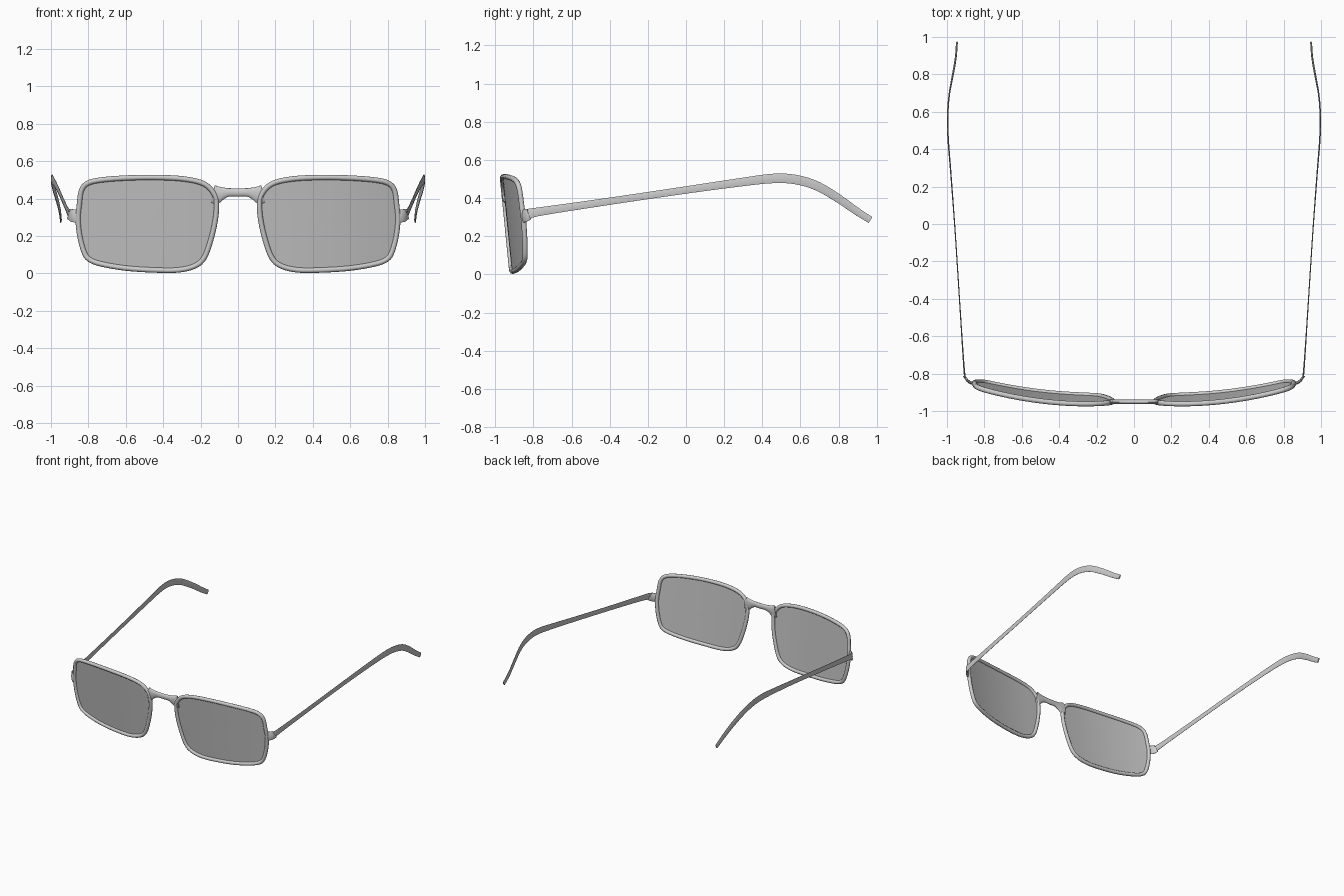
import bpy, bmesh, math
from mathutils import Vector

cube = bpy.data.objects.get("Cube")
if cube:
    bpy.data.objects.remove(cube, do_unlink=True)


def material(name, value):
    m = bpy.data.materials.new(name)
    m.use_nodes = True
    m.diffuse_color = (value, value, value, 1)
    m.node_tree.nodes["Principled BSDF"].inputs["Base Color"].default_value = (value, value, value, 1)
    return m


FRAME = material("frame_grey", 0.6)
LENS = material("lens_grey", 0.54)


def wrap_y(x, z):
    """Depth of the curved, slightly tilted front."""
    return -0.962 + 0.22 * max(0, abs(x) - 0.22) ** 2 + 0.1 * (0.5 - z)


def smooth_path(points, steps, closed=False):
    """Catmull-Rom resampling of points of any dimension."""
    n = len(points)
    pick = (lambda i: points[i % n]) if closed else (lambda i: points[min(max(i, 0), n - 1)])
    out = []
    for i in range(n if closed else n - 1):
        a, b, c, d = (pick(i + k) for k in (-1, 0, 1, 2))
        for s in range(steps):
            t = s / steps
            out.append([0.5 * (2 * q + (r - p) * t + (2 * p - 5 * q + 4 * r - w) * t * t
                               + (3 * q - p - 3 * r + w) * t ** 3)
                        for p, q, r, w in zip(a, b, c, d)])
    if not closed:
        out.append(list(points[-1]))
    return out


def finish(name, bm, mat, angle):
    bmesh.ops.recalc_face_normals(bm, faces=bm.faces)
    mesh = bpy.data.meshes.new(name)
    bm.to_mesh(mesh)
    bm.free()
    mesh.materials.append(mat)
    ob = bpy.data.objects.new(name, mesh)
    bpy.context.collection.objects.link(ob)
    bpy.ops.object.select_all(action='DESELECT')
    ob.select_set(True)
    bpy.context.view_layer.objects.active = ob
    bpy.ops.object.shade_smooth_by_angle(angle=math.radians(angle))
    return ob


def loft(name, path, ref, closed=False, sides=10):
    """Oval tube; each path item is x, y, z, half width, half height."""
    bm = bmesh.new()
    n = len(path)
    pos = [Vector(p[:3]) for p in path]
    rings = []
    for i, p in enumerate(path):
        if closed:
            tangent = pos[(i + 1) % n] - pos[i - 1]
        else:
            tangent = pos[min(i + 1, n - 1)] - pos[max(i - 1, 0)]
        tangent.normalize()
        a = tangent.cross(ref).normalized()
        b = a.cross(tangent)
        rings.append([bm.verts.new(pos[i] + a * p[3] * math.cos(k * math.tau / sides)
                                   + b * p[4] * math.sin(k * math.tau / sides))
                      for k in range(sides)])
    for i in range(n if closed else n - 1):
        r, s = rings[i], rings[(i + 1) % n]
        for k in range(sides):
            j = (k + 1) % sides
            bm.faces.new((r[k], r[j], s[j], s[k]))
    if not closed:
        bm.faces.new(rings[0])
        bm.faces.new(rings[-1])
    return finish(name, bm, FRAME, 60)


# Rim centreline in x and z, starting at the nose side of the top edge
outline = [(.125, .42), (.18, .478), (.29, .505), (.45, .513), (.62, .509), (.75, .497),
           (.81, .478), (.838, .44), (.848, .37), (.855, .29), (.846, .2), (.823, .115),
           (.795, .075), (.73, .05), (.6, .028), (.45, .018), (.32, .018), (.23, .04),
           (.18, .085), (.145, .18), (.122, .28), (.115, .36)]
loop = smooth_path(outline, 4, True)

# Temple: x, y, z, half thickness, half height, from the hinge to the ear tip
temple = [(.855, -.855, .305, .008, .034), (.88, -.845, .308, .008, .036),
          (.899, -.825, .315, .006, .032), (.908, -.78, .327, .004, .024),
          (.93, -.45, .376, .003, .02), (.957, -.03, .438, .003, .02),
          (.98, .28, .482, .0035, .023), (.994, .46, .503, .004, .026),
          (.996, .58, .496, .004, .026), (.988, .69, .462, .004, .025),
          (.968, .8, .397, .005, .023), (.953, .89, .334, .005, .021),
          (.947, .967, .285, .005, .019)]

for side, sign in (("left", 1), ("right", -1)):
    rim = [(sign * x, wrap_y(x, z), z, .014, .014) for x, z in loop]
    loft(side + "_rim", rim, Vector((0, 1, 0)), closed=True)

    # Curved lens made of shrinking rings that follow the wrap of the front
    bm = bmesh.new()
    cx, cz = .49, .265
    rings = []
    for level in range(8):
        f = 1 - level / 8
        ring = []
        for x, z in loop:
            px, pz = cx + (x - cx) * f, cz + (z - cz) * f
            ring.append(bm.verts.new((sign * px, wrap_y(px, pz), pz)))
        rings.append(ring)
    for r, s in zip(rings, rings[1:]):
        for k in range(len(r)):
            j = (k + 1) % len(r)
            bm.faces.new((r[k], r[j], s[j], s[k]))
    centre = bm.verts.new((sign * cx, wrap_y(cx, cz), cz))
    last = rings[-1]
    for k in range(len(last)):
        bm.faces.new((last[k], last[(k + 1) % len(last)], centre))
    finish(side + "_lens", bm, LENS, 60)

    arm = [(sign * p[0], *p[1:]) for p in smooth_path(temple, 4)]
    loft(side + "_temple", arm, Vector((0, 0, 1)))

# Nose bridge flaring into both rims: x, z, half height
half = [(.0, .432, .022), (.05, .433, .023), (.085, .428, .034), (.115, .422, .05), (.135, .425, .045)]
full = [(-x, z, h) for x, z, h in reversed(half[1:])] + half
bridge = [(x, wrap_y(x, z) + .004, z, h, .012) for x, z, h in smooth_path(full, 4)]
loft("nose_bridge", bridge, Vector((0, 1, 0)), sides=12)
